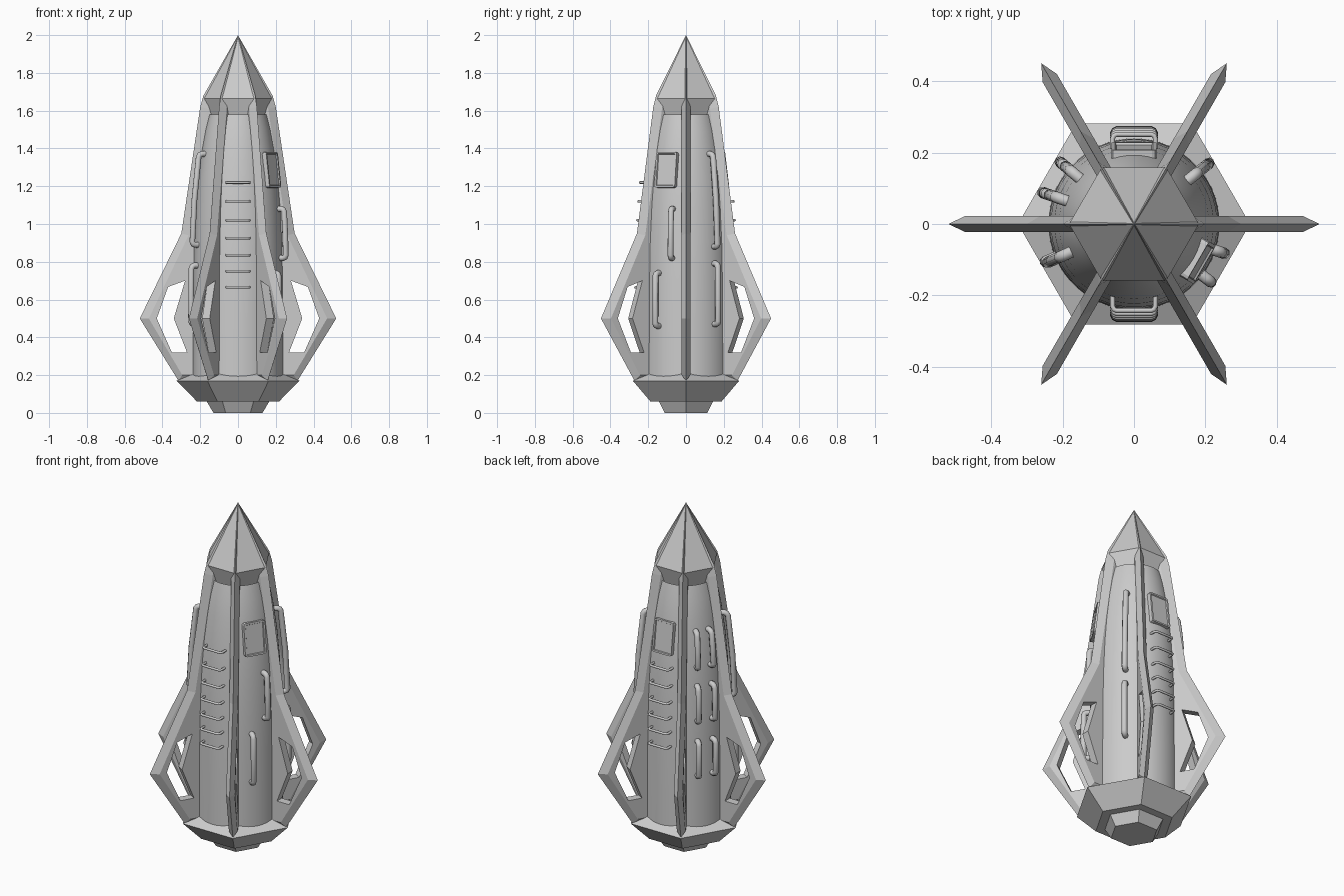
import bpy, bmesh
from math import sin, cos, radians, pi, atan2
from mathutils import Matrix, Vector

if "Cube" in bpy.data.objects:
    bpy.data.objects.remove(bpy.data.objects["Cube"])

HULL = [(.24, .18), (.239, .4), (.237, .7), (.233, .9), (.223, 1.1), (.21, 1.25),
        (.19, 1.4), (.172, 1.5), (.152, 1.58)]


def make(name, bm, smooth=False):
    bmesh.ops.recalc_face_normals(bm, faces=bm.faces)
    for f in bm.faces:
        f.smooth = smooth
    me = bpy.data.meshes.new(name)
    bm.to_mesh(me)
    bm.free()
    ob = bpy.data.objects.new(name, me)
    bpy.context.collection.objects.link(ob)
    return ob


def lathe(name, profile, n, smooth=False):
    bm = bmesh.new()
    rings = [[bm.verts.new((r * cos(2 * pi * i / n), r * sin(2 * pi * i / n), z))
              for i in range(n)] for r, z in profile]
    for a, b in zip(rings, rings[1:]):
        for i in range(n):
            j = (i + 1) % n
            bm.faces.new((a[i], a[j], b[j], b[i]))
    if not smooth:
        bm.faces.new(rings[0])
        bm.faces.new(rings[-1])
    bmesh.ops.remove_doubles(bm, verts=bm.verts, dist=1e-5)
    return make(name, bm, smooth)


def hull_r(z):
    for (r0, z0), (r1, z1) in zip(HULL, HULL[1:]):
        if z <= z1:
            return r0 + (r1 - r0) * (z - z0) / (z1 - z0)
    return HULL[-1][0]


# Round hull, faceted nose, base and engine
lathe("hull", HULL, 60, True)
lathe("nose", [(.14, 1.55), (.15, 1.565), (.182, 1.665), (.0005, 1.995)], 6)
lathe("base", [(.217, .06), (.325, .17), (.2, .232)], 6)
lathe("engine", [(.13, 0), (.165, .06), (.165, .07)], 6)

# Fins: sharp outer ridge, flat sides, hexagonal opening
RIDGE = [(0, 2), (.183, 1.68), (.2, 1.62), (.3, .95), (.52, .5), (.315, .17), (0, .17)]
SIDE = [(0, 1.91), (.146, 1.66), (.16, 1.61), (.262, .94), (.472, .5), (.295, .2), (0, .2)]
HOLE = [(.28, .70), (.37, .667), (.43, .5), (.35, .32), (.27, .32), (.34, .5)]
T = .023


def fin(name, angle):
    bm = bmesh.new()
    ridge = [bm.verts.new((x, 0, z)) for x, z in RIDGE]
    holes = []
    for y in (-T, T):
        side = [bm.verts.new((x, y, z)) for x, z in SIDE]
        hole = [bm.verts.new((x, y, z)) for x, z in HOLE]
        hi, lo = bm.verts.new((0, y, .70)), bm.verts.new((0, y, .32))
        bm.faces.new([hi, hole[0], hole[5], hole[4], lo])
        bm.faces.new(side + [lo, hole[4], hole[3], hole[2], hole[1], hole[0], hi])
        for i in range(6):
            bm.faces.new((ridge[i], ridge[i + 1], side[i + 1], side[i]))
        holes.append(hole)
    a, b = holes
    for i in range(6):
        j = (i + 1) % 6
        bm.faces.new((a[i], a[j], b[j], b[i]))
    make(name, bm).rotation_euler.z = radians(angle)


for k in range(6):
    fin(f"fin_{k + 1}", k * 60)


# Bent tubes for grab handles and ladder rungs
def tube(name, pts, radius):
    cu = bpy.data.curves.new(name, 'CURVE')
    cu.dimensions = '3D'
    cu.bevel_depth, cu.bevel_resolution, cu.use_fill_caps = radius, 2, True
    sp = cu.splines.new('POLY')
    sp.points.add(len(pts) - 1)
    for p, co in zip(sp.points, pts):
        p.co = (*co, 1)
    sp.use_smooth = True
    ob = bpy.data.objects.new(name, cu)
    bpy.context.collection.objects.link(ob)
    return ob


def handle(name, angle, z0, z1):
    h, c = .032, .016
    path = [(-.02, z0), (h - c, z0), (h - .3 * c, z0 + .3 * c), (h, z0 + c), (h, (z0 + z1) / 2),
            (h, z1 - c), (h - .3 * c, z1 - .3 * c), (h - c, z1), (-.02, z1)]
    tube(name, [(hull_r(z) + d, 0, z) for d, z in path], .016).rotation_euler.z = radians(angle)


def rung(name, angle, z):
    r, w, c = hull_r(z), .06, .012
    half = [(r - .02, w), (r + .03 - c, w), (r + .03 - .3 * c, w - .3 * c), (r + .03, w - c)]
    pts = [(x, y, z) for x, y in half] + [(x, -y, z) for x, y in reversed(half)]
    tube(name, pts, .007).rotation_euler.z = radians(angle)


for i, z in enumerate((.665, .75, .835, .925, 1.02, 1.12, 1.22)):
    rung(f"front_rung_{i + 1}", -90, z)
    if z < 1.2:
        rung(f"back_rung_{i + 1}", 90, z)

HANDLES = [(-18, .82, 1.08), (-37, .46, .74), (39, .88, 1.37), (39, .47, .79),
           (204, .89, 1.37), (203, .47, .78)]
HANDLES += [(a, z, z + .2) for a in (140, 161) for z in (.5, .82, 1.13)]
for i, spec in enumerate(HANDLES):
    handle(f"grab_handle_{i + 1}", *spec)


# Access hatches with a raised frame and recessed panel
def hatch(name, angle):
    bm = bmesh.new()
    bmesh.ops.create_cube(bm, size=1, matrix=Matrix.Diagonal((.05, .125, .19, 1)))
    edges = [e for e in bm.edges if abs(e.verts[0].co.x - e.verts[1].co.x) > .01]
    bmesh.ops.bevel(bm, geom=edges, offset=.012, segments=2, affect='EDGES', profile=.5)
    bm.normal_update()
    front = [f for f in bm.faces if f.normal.x > .9]
    bmesh.ops.inset_region(bm, faces=front, thickness=.01, depth=0)
    bmesh.ops.inset_region(bm, faces=front, thickness=.003, depth=-.006)
    ob = make(name, bm)
    tilt = atan2(hull_r(1.38) - hull_r(1.19), .19)
    ob.matrix_world = (Matrix.Rotation(radians(angle), 4, 'Z')
                       @ Matrix.Translation((hull_r(1.285) - .012, 0, 1.285))
                       @ Matrix.Rotation(tilt, 4, 'Y'))


hatch("right_hatch", -30)
hatch("back_hatch", 90)
